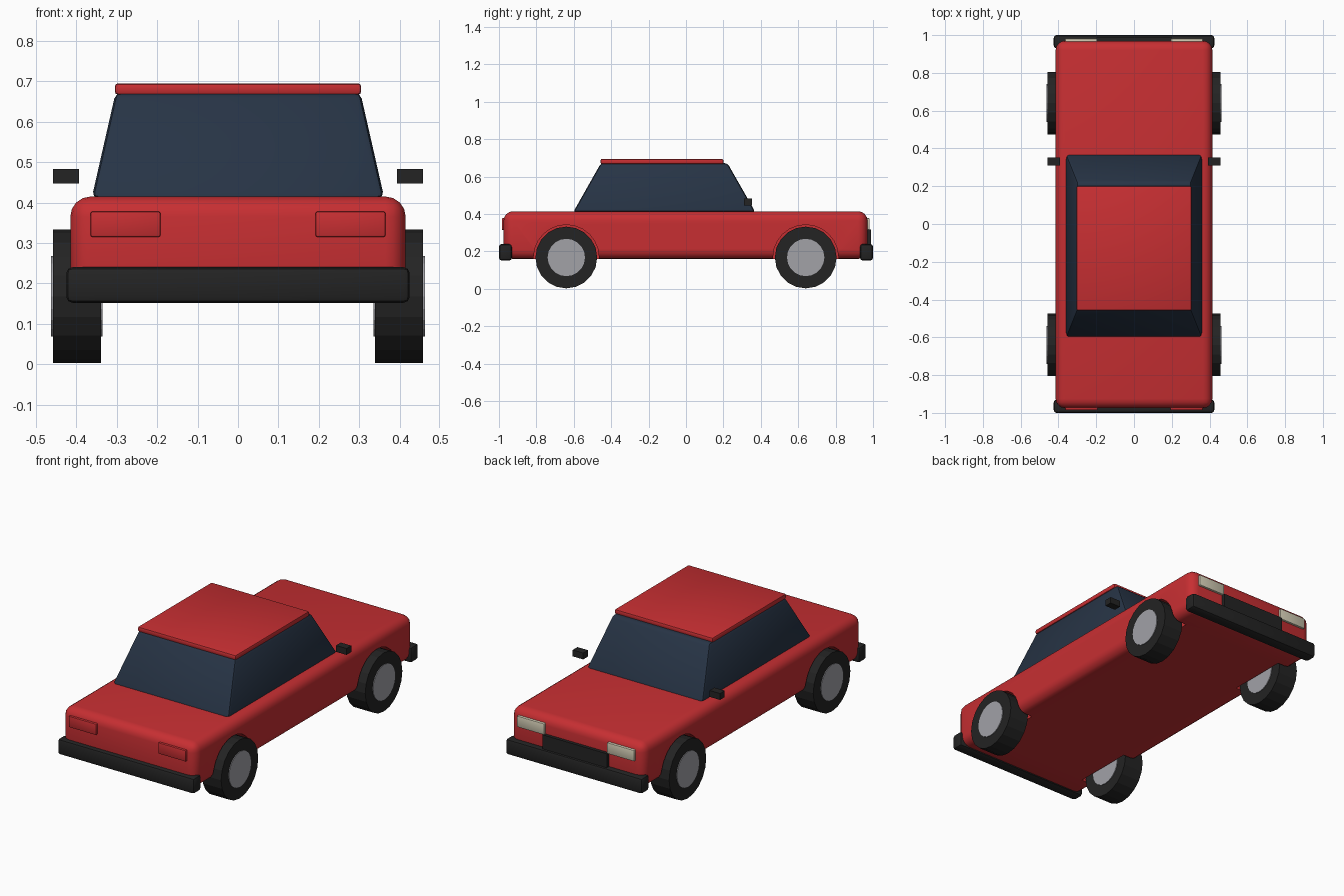
import bpy, bmesh, math

if "Cube" in bpy.data.objects:
    bpy.data.objects.remove(bpy.data.objects["Cube"])


def material(name, rgb):
    m = bpy.data.materials.new(name)
    m.diffuse_color = (*rgb, 1)
    m.use_nodes = True
    m.node_tree.nodes["Principled BSDF"].inputs["Base Color"].default_value = m.diffuse_color
    return m


RED = material("red paint", (0.57, 0.028, 0.032))
GLASS = material("dark blue glass", (0.02, 0.034, 0.06))
BLACK = material("black rubber", (0.017, 0.017, 0.017))
GREY = material("grey metal", (0.36, 0.36, 0.39))
CREAM = material("cream lamp", (0.62, 0.58, 0.44))


def finish(ob, mat, bevel=0, segments=2, smooth=True):
    ob.data.materials.append(mat)
    bpy.ops.object.select_all(action='DESELECT')
    ob.select_set(True)
    bpy.context.view_layer.objects.active = ob
    if bevel:
        mod = ob.modifiers.new("bevel", 'BEVEL')
        mod.width, mod.segments = bevel, segments
        bpy.ops.object.modifier_apply(modifier="bevel")
    if smooth:
        bpy.ops.object.shade_smooth_by_angle(angle=math.radians(35))
    return ob


def box(name, x, y, z, mat, bevel=0, segments=2, top=None):
    """Box from ranges; top gives other x and y ranges for the upper face."""
    tx, ty = top or (x, y)
    bm = bmesh.new()
    low = [bm.verts.new((x[i], y[j], z[0])) for i, j in ((0, 0), (1, 0), (1, 1), (0, 1))]
    high = [bm.verts.new((tx[i], ty[j], z[1])) for i, j in ((0, 0), (1, 0), (1, 1), (0, 1))]
    bm.faces.new(low[::-1])
    bm.faces.new(high)
    for i in range(4):
        k = (i + 1) % 4
        bm.faces.new((low[i], low[k], high[k], high[i]))
    me = bpy.data.meshes.new(name)
    bm.to_mesh(me)
    bm.free()
    ob = bpy.data.objects.new(name, me)
    bpy.context.collection.objects.link(ob)
    return finish(ob, mat, bevel, segments, smooth=bevel > 0)


def disc(name, x, y, z, radius, width, mat, sides=20):
    bpy.ops.mesh.primitive_cylinder_add(vertices=sides, radius=radius, depth=width,
                                        location=(x, y, z), rotation=(0, math.pi / 2, 0))
    ob = bpy.context.object
    ob.name = name
    return finish(ob, mat, smooth=False)


def span(side, a, b):
    return tuple(sorted((side * a, side * b)))


# Body shell
body = box("body", (-0.415, 0.415), (-0.975, 0.97), (0.16, 0.415), RED, 0.05, 4)

# Wheels and the arches cut for them
AXLE_Z = 0.168
for sx, side in ((-1, "left"), (1, "right")):
    for sy, end in ((-1, "rear"), (1, "front")):
        y = sy * 0.64
        cutter = disc("arch_cutter", sx * 0.42, y, AXLE_Z, 0.175, 0.2, RED, 24)
        cutter.hide_render = True
        cutter.hide_set(True)
        mod = body.modifiers.new("arch", 'BOOLEAN')
        mod.operation, mod.object, mod.solver = 'DIFFERENCE', cutter, 'EXACT'
        disc(f"{end}_{side}_tyre", sx * 0.399, y, AXLE_Z, 0.165, 0.119, BLACK)
        disc(f"{end}_{side}_hub", sx * 0.399, y, AXLE_Z, 0.1, 0.127, GREY)

# Cabin glass and roof panel
box("cabin_glass", (-0.362, 0.362), (-0.602, 0.37), (0.412, 0.672), GLASS, 0.015, 2,
    top=((-0.303, 0.303), (-0.455, 0.222)))
box("roof", (-0.305, 0.305), (-0.457, 0.2), (0.667, 0.695), RED, 0.008)

# Bumpers
for sy, end in ((-1, "rear"), (1, "front")):
    box(f"{end}_bumper", (-0.425, 0.425), span(sy, 0.93, 1.0), (0.152, 0.24), BLACK, 0.015)

# Grille between the headlights
box("grille", (-0.2, 0.2), (0.94, 0.988), (0.23, 0.318), BLACK)

# Lamps and side mirrors
for sx, side in ((-1, "left"), (1, "right")):
    box(f"{side}_headlight", span(sx, 0.195, 0.365), (0.94, 0.982), (0.315, 0.378), CREAM, 0.005)
    box(f"{side}_tail_light", span(sx, 0.192, 0.365), (-0.985, -0.94), (0.315, 0.378), RED, 0.005)
    box(f"{side}_mirror", span(sx, 0.393, 0.458), (0.31, 0.352), (0.447, 0.483), BLACK)
